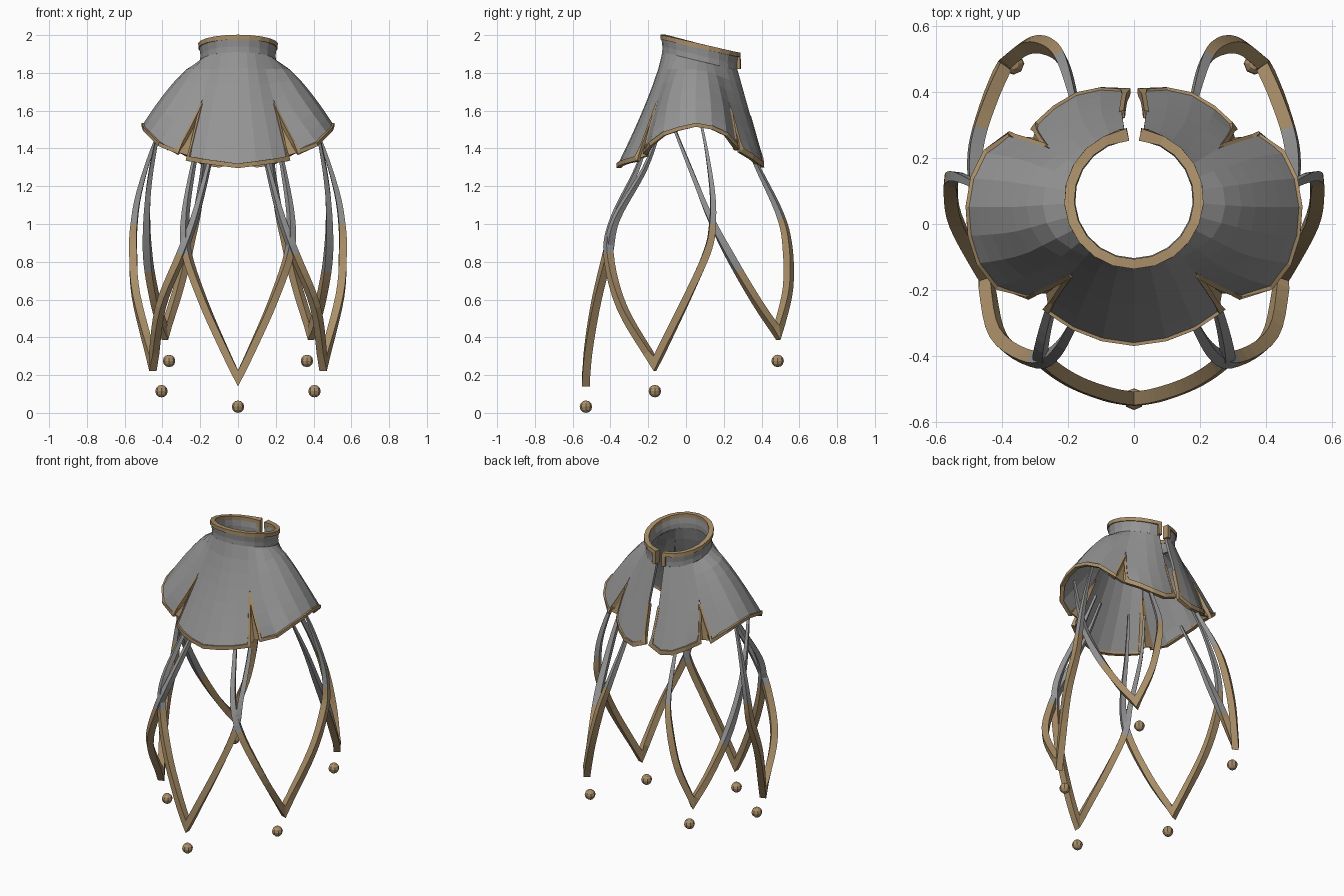
import bpy, bmesh
from math import sin, cos, radians
from mathutils import Vector

if "Cube" in bpy.data.objects:
    bpy.data.objects.remove(bpy.data.objects["Cube"])


def material(name, rgb):
    m = bpy.data.materials.new(name)
    m.use_nodes = True
    m.diffuse_color = (*rgb, 1)
    m.node_tree.nodes["Principled BSDF"].inputs["Base Color"].default_value = (*rgb, 1)
    return m


GRAY = material("gray cloth", (0.30, 0.30, 0.30))
BRONZE = material("bronze trim", (0.40, 0.275, 0.14))
AXIS_Y = 0.075

# Hem by angle from the front: degrees, radius, height, flare exponent
HEM = [(0, .44, 1.308, 1.25), (38, .43, 1.345, 1.15), (48, .44, 1.38, 1.0),
       (57, .495, 1.42, .85), (70, .515, 1.49, .75), (90, .505, 1.53, .7),
       (105, .485, 1.49, .75), (118, .425, 1.40, .9), (126, .375, 1.39, .95),
       (150, .365, 1.325, 1.0), (167, .345, 1.31, 1.0), (180, .325, 1.36, 1.0)]


def finish(name, bm, mats):
    mesh = bpy.data.meshes.new(name)
    bm.to_mesh(mesh)
    bm.free()
    for m in mats:
        mesh.materials.append(m)
    ob = bpy.data.objects.new(name, mesh)
    bpy.context.collection.objects.link(ob)
    return ob


def around(deg, r, z):
    a = radians(deg)
    return Vector((r * sin(a), AXIS_Y - r * cos(a), z))


def collar_base(deg):
    return 1.88 - 0.24 * around(deg, 0.2, 0).y


def cape_point(deg, t, sink=0):
    """Point on the cape: t runs from the collar to the hem."""
    d = abs(deg)
    for a, b in zip(HEM, HEM[1:]):
        if a[0] <= d <= b[0]:
            k = (d - a[0]) / (b[0] - a[0])
            r, z, p = (u + (v - u) * k for u, v in zip(a[1:], b[1:]))
            break
    top = collar_base(deg)
    return around(deg, 0.2 + (r - 0.2) * t ** p - sink, top + (z - top) * t)


def sheet(name, rows, mat, thickness):
    """Thick sheet from rows of points, listed top to bottom."""
    bm = bmesh.new()
    grid = [[bm.verts.new(p) for p in row] for row in rows]
    for up, low in zip(grid, grid[1:]):
        for i in range(len(up) - 1):
            bm.faces.new((up[i], low[i], low[i + 1], up[i + 1]))
    ob = finish(name, bm, [mat])
    mod = ob.modifiers.new("thickness", "SOLIDIFY")
    mod.thickness = thickness
    mod.offset = -1


def bar(name, pts, widths, depths, gray_ends=(0, 0)):
    """Four-sided bar along a path, mitred at corners, with gray end lengths."""
    bm = bmesh.new()
    rings = []
    last = len(pts) - 1
    for i, p in enumerate(pts):
        t_in = (p - pts[max(i - 1, 0)]).normalized() if i else (pts[1] - p).normalized()
        t_out = (pts[i + 1] - p).normalized() if i < last else t_in
        t = (t_in + t_out).normalized()
        out = Vector((p.x, p.y - AXIS_Y, 0))
        n = (out - t * out.dot(t)).normalized()
        b = t.cross(n) * min(1 / max(t.dot(t_in), 0.1), 2.0)
        rings.append([bm.verts.new(p + b * widths[i] * sb + n * depths[i] * sn)
                      for sb, sn in ((1, 1), (-1, 1), (-1, -1), (1, -1))])
    for i in range(last):
        for j in range(4):
            k = (j + 1) % 4
            f = bm.faces.new((rings[i][j], rings[i][k], rings[i + 1][k], rings[i + 1][j]))
            f.material_index = int(gray_ends[0] <= i < last - gray_ends[1])
    bm.faces.new(rings[0]).material_index = int(gray_ends[0] == 0)
    bm.faces.new(rings[-1]).material_index = int(gray_ends[1] == 0)
    bmesh.ops.recalc_face_normals(bm, faces=bm.faces)
    finish(name, bm, [GRAY, BRONZE])


def slide(edge, t):
    """Edge angle at t: apex angle above the slit, opening towards the hem."""
    apex, hem, start = edge
    return apex + (hem - apex) * max(0, (t - start) / (1 - start))


# Cape panels with bronze edging
ROWS = 7
FRONT_SLIT, BACK_SLIT = 0.48, 0.52


def panel(name, left, right, cols, hem_width):
    rows = []
    for j in range(ROWS + 1):
        t = j / ROWS
        a, b = slide(left, t), slide(right, t)
        rows.append([cape_point(a + (b - a) * i / cols, t) for i in range(cols + 1)])
    sheet(name, rows, GRAY, 0.016)
    n = 5

    def side(edge):
        ts = [edge[2] + (1 - edge[2]) * k / n for k in range(n)]
        return [cape_point(slide(edge, t), t, 0.010) for t in ts]
    hem = [cape_point(left[1] + (right[1] - left[1]) * i / cols, 1, 0.008)
           for i in range(cols + 1)]
    path = side(left) + hem + side(right)[::-1]
    widths = [0.007] * n + [hem_width] * len(hem) + [0.007] * n
    bar(name + "_trim", path, widths, [0.012] * len(path))


def flip(edge):
    return (-edge[0], -edge[1], edge[2])


front_edge = (40, 38, FRONT_SLIT)
side_front = (40, 48, FRONT_SLIT)
side_back = (121, 117, BACK_SLIT)
back_edge = (121, 126, BACK_SLIT)
opening = (172, 175.5, 0.5)
panel("front_panel", flip(front_edge), front_edge, 6, 0.012)
panel("left_panel", side_front, side_back, 7, 0.010)
panel("right_panel", flip(side_back), flip(side_front), 7, 0.010)
panel("back_left_panel", back_edge, opening, 4, 0.014)
panel("back_right_panel", flip(opening), flip(back_edge), 4, 0.014)


# Bronze gussets folded inwards inside the slits
def gusset(name, e1, e2):
    rows = []
    for j in range(5):
        t = e1[2] + (1 - e1[2]) * j / 4
        a, b = slide(e1, t), slide(e2, t)
        rows.append([cape_point(a, t, 0.01), cape_point((a + b) / 2, t, 0.01 + 0.035 * j / 4),
                     cape_point(b, t, 0.01)])
    sheet(name, rows, BRONZE, 0.014)


gusset("front_left_gusset", front_edge, side_front)
gusset("front_right_gusset", flip(side_front), flip(front_edge))
gusset("back_left_gusset", side_back, back_edge)
gusset("back_right_gusset", flip(back_edge), flip(side_back))

# Tilted collar, open at the back, with bronze rim
ANGLES = [-171 + 342 * i / 20 for i in range(21)]


def collar_point(deg, height, r):
    return around(deg, r, collar_base(deg) + height)


sheet("collar", [[collar_point(a, h, r) for a in ANGLES]
                 for h, r in ((.075, .206), (.03, .2), (0, .201))], GRAY, 0.022)
END_HEIGHTS = (.005, .045)
rim = [collar_point(ANGLES[0], h, .197) for h in END_HEIGHTS]
rim += [collar_point(a, .08, .196) for a in ANGLES]
rim += [collar_point(ANGLES[-1], h, .197) for h in END_HEIGHTS[::-1]]
bar("collar_rim", rim, [0.012] * len(rim), [0.019] * 3 + [0.015] * (len(rim) - 6) + [0.019] * 3)

# Pointed ribbon loops hanging from the inside of the cape
STEPS = 5


def spline(points):
    p = [Vector(q) for q in points]
    p = [p[0] * 2 - p[1]] + p + [p[-1] * 2 - p[-2]]
    out = []
    for a, b, c, d in zip(p, p[1:], p[2:], p[3:]):
        for s in range(STEPS):
            t = s / STEPS
            out.append(0.5 * (2 * b + (c - a) * t + (2 * a - 5 * b + 4 * c - d) * t * t
                              + (3 * b - a - 3 * c + d) * t ** 3))
    return out + [p[-2]]


def loop(name, one, two, gray_above, sx=1):
    """Two strands, each listed from the cape down to the shared tip."""
    a, b = (spline([(x * sx, y, z) for x, y, z in s]) for s in (one, two))

    def size(strand):
        return [0.007 + 0.0125 * min(1, max(0, (1.45 - p.z) / 0.6)) for p in strand]
    widths = size(a) + size(b)[-2::-1]
    grays = [sum(p.z > limit for p in s) for s, limit in zip((a, b), gray_above)]
    bar(name, a + b[-2::-1], widths, [w * 1.05 for w in widths], grays)


front_tip = (0, -.53, .18)
side_tip = (.45, -.165, .26)
back_tip = (.39, .485, .425)
front_strand = [(.19, -.13, 1.52), (.24, -.22, 1.29), (.28, -.37, 1.03), (.27, -.415, .84),
                (.185, -.475, .59), (.08, -.515, .35), front_tip]
side_fore = [(.11, -.18, 1.52), (.16, -.26, 1.29), (.23, -.38, 1.03), (.30, -.41, .84),
             (.41, -.34, .56), side_tip]
side_aft = [(.38, .07, 1.58), (.46, .11, 1.38), (.525, .14, 1.16), (.55, .14, 1.0),
            (.555, .115, .86), (.54, .01, .62), side_tip]
back_inner = [(.42, -.06, 1.5), (.465, .04, 1.25), (.483, .13, 1.03), (.475, .25, .8),
              (.435, .38, .58), back_tip]
back_outer = [(.17, .29, 1.52), (.18, .37, 1.32), (.215, .49, 1.07), (.255, .535, .9),
              (.315, .54, .66), back_tip]
loop("front_loop", front_strand, [(-x, y, z) for x, y, z in front_strand], (.84, .84))


# Faceted beads below the tips
def bead(name, x, y, z):
    bm = bmesh.new()
    bmesh.ops.create_uvsphere(bm, u_segments=8, v_segments=6, radius=0.033)
    bmesh.ops.translate(bm, verts=bm.verts, vec=(x, y, z))
    finish(name, bm, [BRONZE])


bead("front_bead", 0, -.53, .033)
for label, s in (("left", 1), ("right", -1)):
    loop(label + "_side_loop", side_fore, side_aft, (.84, 1.02), s)
    loop(label + "_back_loop", back_outer, back_inner, (1.06, .78), s)
    bead(label + "_side_bead", .405 * s, -.165, .115)
    bead(label + "_back_bead", .365 * s, .485, .275)
